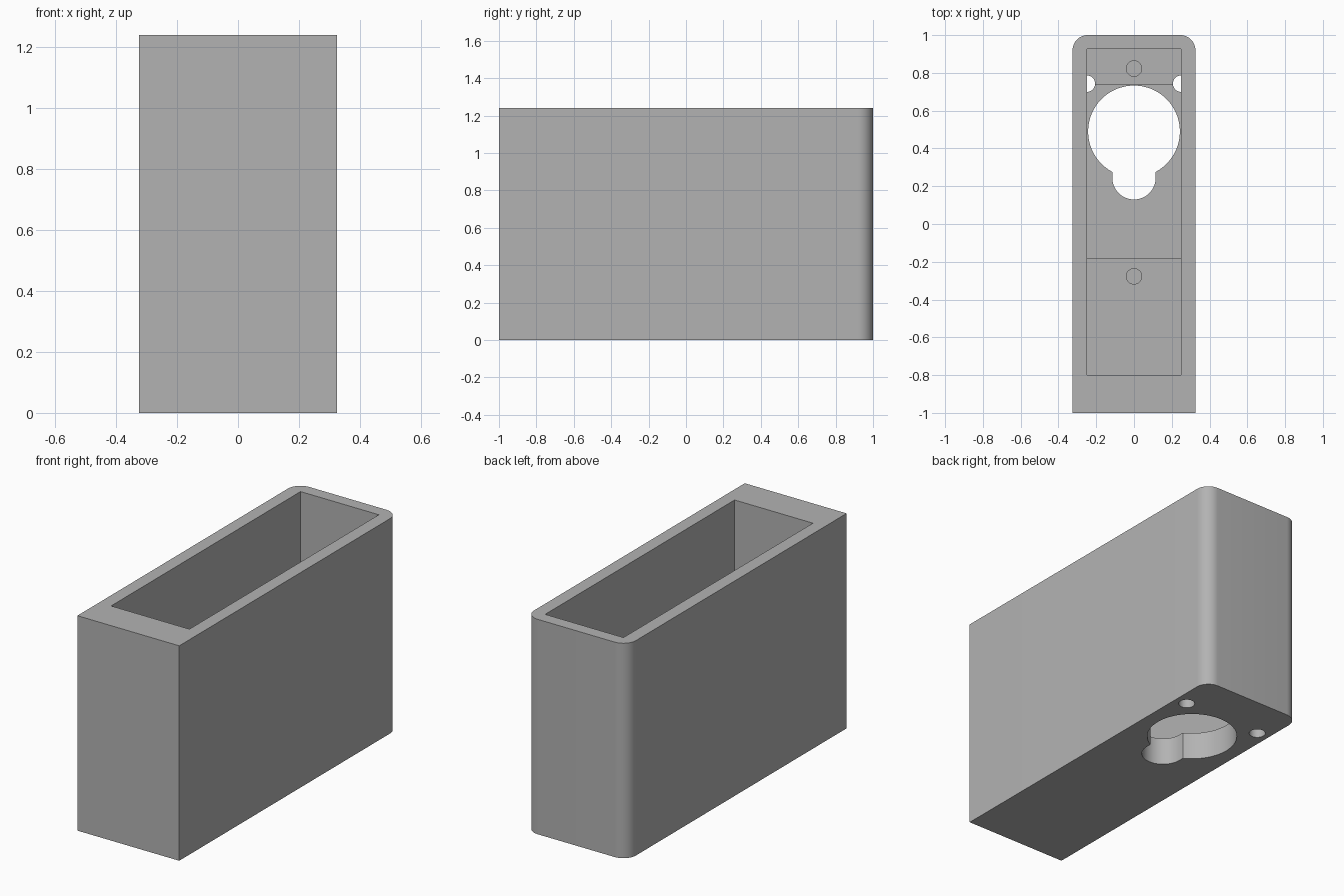
import bpy, bmesh, math

if "Cube" in bpy.data.objects:
    bpy.data.objects.remove(bpy.data.objects["Cube"])

HEIGHT, FLOOR, LEDGE = 1.24, 0.16, 0.32

grey = bpy.data.materials.new("mid_grey")
grey.diffuse_color = (0.45, 0.45, 0.45, 1)
grey.use_nodes = True
grey.node_tree.nodes["Principled BSDF"].inputs["Base Color"].default_value = grey.diffuse_color


def arc(cx, cy, r, start, end, n):
    return [(cx + r * math.cos(math.radians(start + (end - start) * i / n)),
             cy + r * math.sin(math.radians(start + (end - start) * i / n)))
            for i in range(n + 1)]


def circle(cx, cy, r, n=48):
    return arc(cx, cy, r, 0, 360, n)[:-1]


def rect(x, y0, y1):
    return [(-x, y0), (x, y0), (x, y1), (-x, y1)]


def prism(name, outline, z0, z1):
    """Extrude a flat outline from z0 up to z1."""
    bm = bmesh.new()
    base = bm.faces.new([bm.verts.new((x, y, z0)) for x, y in outline])
    top = bmesh.ops.extrude_face_region(bm, geom=[base])["geom"]
    bmesh.ops.translate(bm, vec=(0, 0, z1 - z0),
                        verts=[v for v in top if isinstance(v, bmesh.types.BMVert)])
    bmesh.ops.recalc_face_normals(bm, faces=bm.faces)
    mesh = bpy.data.meshes.new(name)
    bm.to_mesh(mesh)
    bm.free()
    ob = bpy.data.objects.new(name, mesh)
    bpy.context.collection.objects.link(ob)
    mesh.materials.append(grey)
    return ob


# Outer housing, rounded at the two back corners
R = 0.08
housing = prism("housing", [(-0.325, -1), (0.325, -1)]
                + arc(0.325 - R, 1 - R, R, 0, 90, 12)
                + arc(R - 0.325, 1 - R, R, 90, 180, 12), 0, HEIGHT)


def cut(name, outline, z0, z1):
    cutter = prism(name, outline, z0, z1)
    cutter.hide_render = True
    mod = housing.modifiers.new(name, "BOOLEAN")
    mod.operation, mod.solver, mod.object = "DIFFERENCE", "EXACT", cutter
    bpy.context.view_layer.objects.active = housing
    bpy.ops.object.modifier_apply(modifier=name)
    bpy.data.objects.remove(cutter)


# Open cavity with a deeper middle pocket between two ledges
cut("cavity", rect(0.25, -0.80, 0.927), LEDGE, HEIGHT + 0.1)
cut("pocket", rect(0.25, -0.18, 0.737), FLOOR, HEIGHT + 0.1)

# Keyhole opening: large round hole plus a round-ended slot
cut("keyhole_round", circle(0, 0.49, 0.243, 64), -0.1, FLOOR + 0.1)
cut("keyhole_slot", arc(0, 0.245, 0.115, 180, 360, 24) + [(0.115, 0.45), (-0.115, 0.45)],
    -0.1, FLOOR + 0.1)

# Mounting holes through the floor beside the side walls
for side, x in (("left", -0.25), ("right", 0.25)):
    cut("mount_hole_" + side, circle(x, 0.743, 0.044, 32), -0.1, LEDGE + 0.01)

# Blind screw holes in the ledges
for end, y in (("back", 0.823), ("front", -0.277)):
    cut("screw_hole_" + end, circle(0, y, 0.041, 32), FLOOR, LEDGE + 0.1)

# Smooth the curved walls, keep the edges crisp
bpy.ops.object.select_all(action="DESELECT")
housing.select_set(True)
bpy.context.view_layer.objects.active = housing
bpy.ops.object.shade_smooth_by_angle(angle=math.radians(30))
